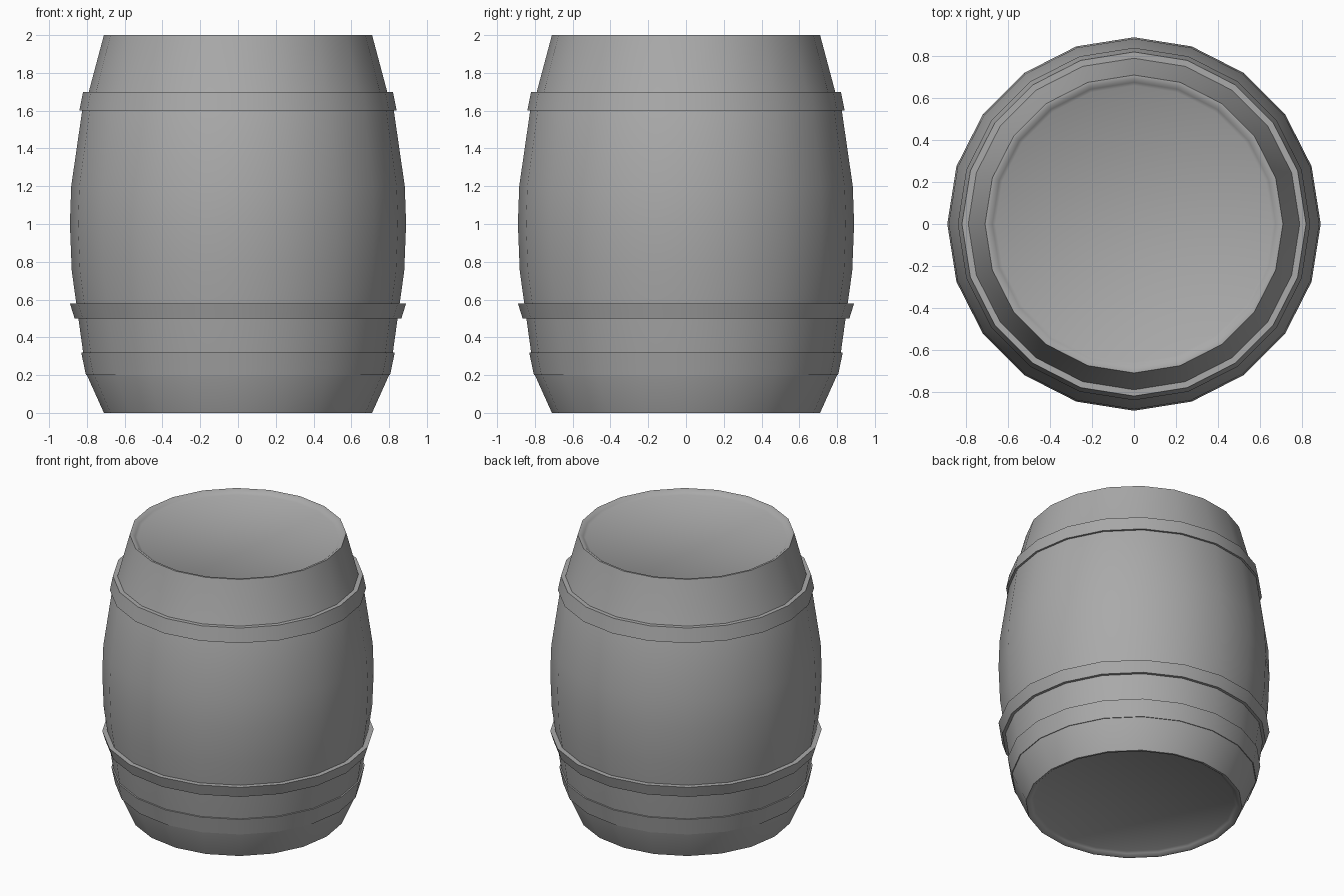
import bpy
import bmesh
from math import cos, sin, pi, radians

cube = bpy.data.objects.get("Cube")
if cube:
    bpy.data.objects.remove(cube, do_unlink=True)

SIDES = 20

grey = bpy.data.materials.new("plain grey")
grey.use_nodes = True
colour = (0.4, 0.4, 0.4, 1)
grey.diffuse_color = colour
grey.node_tree.nodes["Principled BSDF"].inputs["Base Color"].default_value = colour


def lathe(name, profile, closed=False):
    """Turn an (r, z) profile about z; open profiles get flat end discs."""
    bm = bmesh.new()
    rings = []
    for r, z in profile:
        angles = [2 * pi * i / SIDES for i in range(SIDES)]
        rings.append([bm.verts.new((r * cos(a), r * sin(a), z)) for a in angles])
    following = rings[1:] + rings[:1] if closed else rings[1:]
    for low, high in zip(rings, following):
        for i in range(SIDES):
            j = (i + 1) % SIDES
            bm.faces.new((low[i], low[j], high[j], high[i]))
    if not closed:
        bm.faces.new(rings[0][::-1])
        bm.faces.new(rings[-1])
    bmesh.ops.recalc_face_normals(bm, faces=bm.faces)
    mesh = bpy.data.meshes.new(name)
    bm.to_mesh(mesh)
    bm.free()
    mesh.materials.append(grey)
    obj = bpy.data.objects.new(name, mesh)
    bpy.context.collection.objects.link(obj)
    bpy.ops.object.select_all(action="DESELECT")
    obj.select_set(True)
    bpy.context.view_layer.objects.active = obj
    bpy.ops.object.shade_smooth_by_angle(angle=radians(40))


# Bulging body with a shallow recessed head at each end
staves = [(0.71, 0), (0.8, 0.2), (0.82, 0.32), (0.845, 0.5), (0.88, 0.75),
          (0.89, 1), (0.883, 1.2), (0.825, 1.6), (0.79, 1.7), (0.71, 2)]
bottom_head = [(0.66, 0.025), (0.675, 0.015), (0.695, 0)]
top_head = [(r, 2 - z) for r, z in reversed(bottom_head)]
lathe("barrel_body", bottom_head + staves + top_head)

# Hoops: bottom height and radius, top height and radius
for name, z0, r0, z1, r1 in (("lower_hoop", 0.2, 0.805, 0.32, 0.83),
                             ("middle_hoop", 0.5, 0.865, 0.58, 0.89),
                             ("upper_hoop", 1.6, 0.84, 1.7, 0.82)):
    lathe(name, [(r0, z0), (r1, z1), (r1 - 0.05, z1), (r0 - 0.05, z0)], closed=True)
